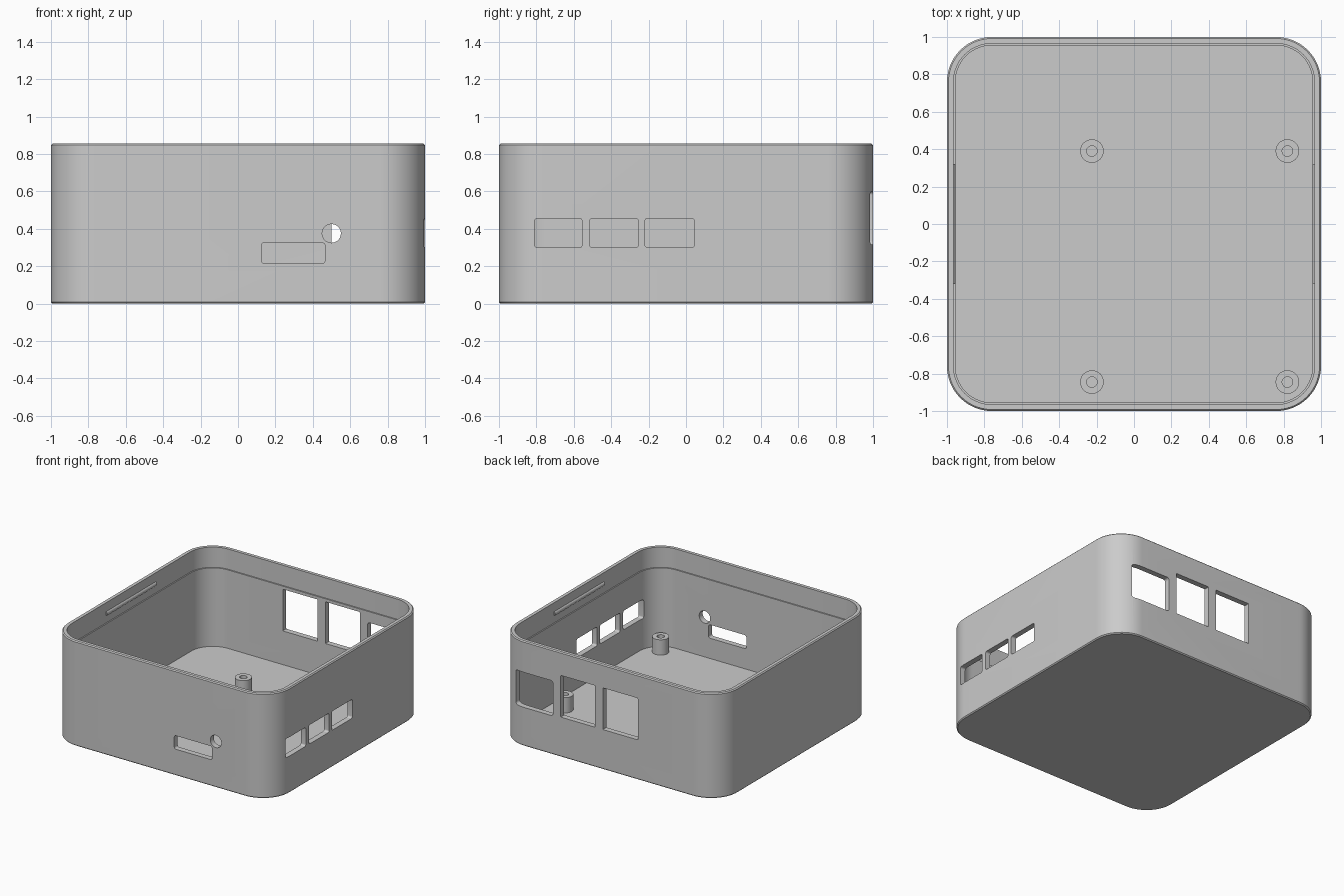
import bpy, bmesh, math
from mathutils import Matrix, Vector

if "Cube" in bpy.data.objects:
    bpy.data.objects.remove(bpy.data.objects["Cube"])

grey = bpy.data.materials.new("plain grey")
grey.use_nodes = True
colour = (0.6, 0.6, 0.6, 1)
grey.diffuse_color = colour
grey.node_tree.nodes["Principled BSDF"].inputs["Base Color"].default_value = colour


def rounded_ring(bm, half_w, half_h, radius, z, seg, matrix):
    """Loop of vertices around a rectangle with rounded corners."""
    loop = []
    corners = [(1, 1), (-1, 1), (-1, -1), (1, -1)]
    for i, (sx, sy) in enumerate(corners):
        for k in range(seg + 1):
            a = (i + k / seg) * math.pi / 2
            x = sx * (half_w - radius) + radius * math.cos(a)
            y = sy * (half_h - radius) + radius * math.sin(a)
            loop.append(bm.verts.new(matrix @ Vector((x, y, z))))
    return loop


def stack(bm, half_w, half_h, radius, levels, seg=4, matrix=Matrix()):
    """Closed solid through rings given as (inset, z)."""
    rings = [rounded_ring(bm, half_w - i, half_h - i, radius - i, z, seg, matrix)
             for i, z in levels]
    for low, high in zip(rings, rings[1:]):
        for k in range(len(low)):
            n = (k + 1) % len(low)
            bm.faces.new((low[k], low[n], high[n], high[k]))
    bm.faces.new(rings[0][::-1])
    bm.faces.new(rings[-1])


def finish(bm, name):
    bmesh.ops.remove_doubles(bm, verts=bm.verts, dist=1e-5)
    bmesh.ops.recalc_face_normals(bm, faces=bm.faces)
    mesh = bpy.data.meshes.new(name)
    bm.to_mesh(mesh)
    bm.free()
    mesh.materials.append(grey)
    obj = bpy.data.objects.new(name, mesh)
    bpy.context.collection.objects.link(obj)
    return obj


def smooth(obj):
    bpy.ops.object.select_all(action='DESELECT')
    obj.select_set(True)
    bpy.context.view_layer.objects.active = obj
    bpy.ops.object.shade_smooth_by_angle(angle=math.radians(30))


# Open tray: outside, chamfered rim, stepped lip, inside wall and floor
TOP, FLOOR, LEDGE = 0.855, 0.05, 0.69
LIP, WALL = 0.035, 0.045
bm = bmesh.new()
stack(bm, 1, 1, 0.24,
      [(0.008, 0), (0, 0.008), (0, TOP - 0.008), (0.008, TOP), (LIP, TOP),
       (LIP, LEDGE), (WALL, LEDGE), (WALL, FLOOR)], seg=14)
case = finish(bm, "case_shell")

# Port openings: (side, low along wall, high along wall, bottom, top, corner)
ports = [
    ("front", 0.125, 0.465, 0.215, 0.325, 0.015),
    ("front", 0.45, 0.55, 0.325, 0.425, 0.05),
    ("right", -0.81, -0.555, 0.30, 0.455, 0.015),
    ("right", -0.515, -0.255, 0.30, 0.455, 0.015),
    ("right", -0.22, 0.045, 0.30, 0.455, 0.015),
    ("back", 0.50, 0.845, 0.315, 0.60, 0.02),
    ("back", 0.12, 0.43, 0.325, 0.665, 0.005),
    ("back", -0.265, 0.05, 0.325, 0.665, 0.005),
]
bm = bmesh.new()
upright = Matrix.Rotation(math.pi / 2, 4, 'X')
for side, a, b, low, high, corner in ports:
    mid, z = (a + b) / 2, (low + high) / 2
    if side == "right":
        m = Matrix.Translation((1, mid, z)) @ Matrix.Rotation(math.pi / 2, 4, 'Z') @ upright
    else:
        m = Matrix.Translation((mid, -1 if side == "front" else 1, z)) @ upright
    stack(bm, (b - a) / 2, (high - low) / 2, corner, [(0, -0.09), (0, 0.09)], 8, m)
cutter = finish(bm, "port_cutter")
cutter.hide_render = True

cut = case.modifiers.new("ports", 'BOOLEAN')
cut.operation = 'DIFFERENCE'
cut.solver = 'EXACT'
cut.object = cutter
bpy.context.view_layer.objects.active = case
bpy.ops.object.modifier_apply(modifier=cut.name)
bpy.data.objects.remove(cutter)
smooth(case)

# Hollow board posts
R, HOLE = 0.063, 0.028
for px, xname in ((-0.225, "right"), (0.82, "left")):
    for py, yname in ((-0.845, "front"), (0.39, "back")):
        bm = bmesh.new()
        stack(bm, R, R, R, [(0, FLOOR - 0.01), (0, 0.175), (R - HOLE, 0.175),
                            (R - HOLE, FLOOR + 0.002)], 8,
              Matrix.Translation((px, py, 0)))
        smooth(finish(bm, f"post_{yname}_{xname}"))

# Snap ridges for the lid on the side walls
for s, name in ((-1, "right"), (1, "left")):
    bm = bmesh.new()
    stack(bm, 0.02, 0.02, 0.02, [(0, -0.32), (0, 0.32)], 4,
          Matrix.Translation((s * 0.975, 0, 0.765)) @ upright)
    smooth(finish(bm, f"snap_ridge_{name}"))
